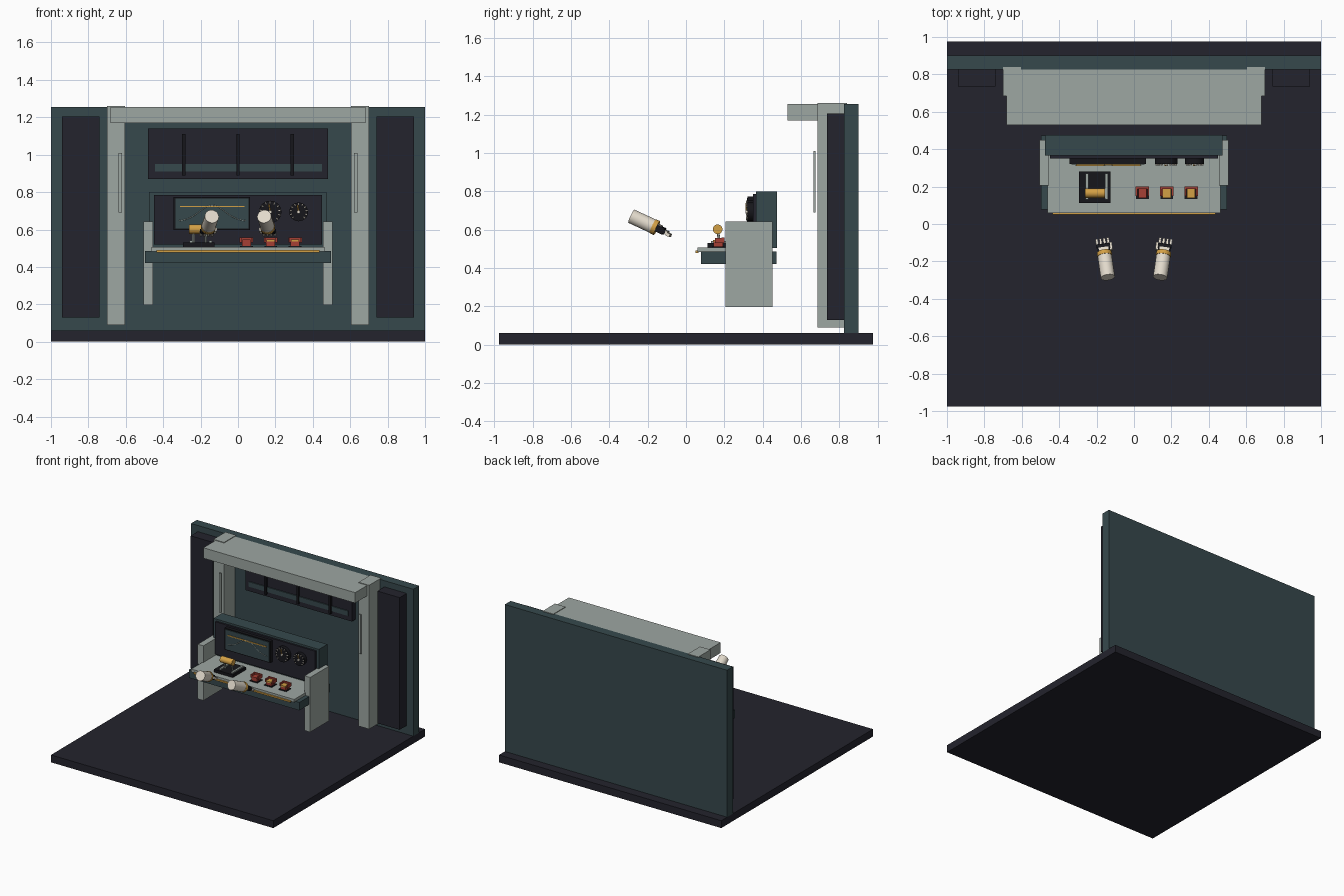
import bpy, bmesh, math
from mathutils import Matrix, Vector

if "Cube" in bpy.data.objects:
    bpy.data.objects.remove(bpy.data.objects["Cube"])


def material(name, r, g, b):
    m = bpy.data.materials.new(name)
    m.use_nodes = True
    m.diffuse_color = (r, g, b, 1)
    m.node_tree.nodes["Principled BSDF"].inputs["Base Color"].default_value = (r, g, b, 1)
    return m


NAVY = material("dark navy", .017, .017, .026)
TEAL = material("deep teal", .037, .066, .073)
GREY = material("pale grey green", .34, .385, .36)
BLACK = material("near black", .008, .008, .011)
ORANGE = material("amber", .65, .35, .06)
RED = material("brick red", .38, .05, .035)
CREAM = material("cream", .76, .7, .6)


def finish(name, bm, mat, matrix=None, smooth=False):
    if matrix:
        bm.transform(matrix)
    bmesh.ops.recalc_face_normals(bm, faces=bm.faces[:])
    mesh = bpy.data.meshes.new(name)
    bm.to_mesh(mesh)
    bm.free()
    mesh.materials.append(mat)
    ob = bpy.data.objects.new(name, mesh)
    bpy.context.collection.objects.link(ob)
    if smooth:
        bpy.ops.object.select_all(action='DESELECT')
        ob.select_set(True)
        bpy.context.view_layer.objects.active = ob
        bpy.ops.object.shade_smooth_by_angle()
    return ob


def box(name, xs, ys, zs, mat, matrix=None):
    """Box between the given ranges on each axis."""
    bm = bmesh.new()
    bmesh.ops.create_cube(bm, size=1)
    lo, hi = Vector((xs[0], ys[0], zs[0])), Vector((xs[1], ys[1], zs[1]))
    for v in bm.verts:
        v.co = [(lo[i] + hi[i]) / 2 + v.co[i] * (hi[i] - lo[i]) for i in range(3)]
    return finish(name, bm, mat, matrix)


def rod(name, a, b, r, mat, matrix=None, sides=24):
    """Cylinder between two points."""
    a, b = Vector(a), Vector(b)
    bm = bmesh.new()
    bmesh.ops.create_cone(bm, cap_ends=True, segments=sides, radius1=r, radius2=r, depth=(b - a).length)
    place = Matrix.Translation((a + b) / 2) @ (b - a).to_track_quat('Z', 'Y').to_matrix().to_4x4()
    bm.transform(place)
    return finish(name, bm, mat, matrix, True)


def mirrored(name, xs, ys, zs, mat):
    for side, s in (("left", 1), ("right", -1)):
        box(f"{side}_{name}", sorted(s * x for x in xs), ys, zs, mat)


# Room shell
box("floor", (-1, 1), (-.975, .975), (0, .06), NAVY)
box("back_wall", (-1, 1), (.825, .9), (.06, 1.255), TEAL)
mirrored("wall_panel", (.74, .94), (.735, .83), (.13, 1.205), NAVY)

# Portal frame
mirrored("column", (.605, .70), (.685, .84), (.09, 1.26), GREY)
box("overhead_beam", (-.683, .683), (.53, .84), (1.17, 1.255), GREY)
mirrored("column_strip", (.62, .638), (.665, .675), (.69, 1.01), GREY)

# Window
box("window", (-.48, .48), (.78, .83), (.87, 1.14), NAVY)
box("window_ledge", (-.445, .45), (.772, .785), (.91, .95), TEAL)
for i in (-1, 0, 1):
    box("window_mullion", (i * .29 - .009, i * .29 + .009), (.762, .785), (.89, 1.11), BLACK)

# Console body
box("desk_base", (-.497, .497), (.078, .472), (.42, .485), TEAL)
box("desk_top", (-.463, .463), (.06, .40), (.483, .507), GREY)
box("desk_trim", (-.435, .435), (.05, .065), (.478, .49), ORANGE)
mirrored("desk_cheek", (.455, .506), (.205, .45), (.197, .642), GREY)
box("console_back", (-.475, .472), (.365, .475), (.505, .80), TEAL)
box("instrument_panel", (-.45, .45), (.35, .37), (.52, .785), NAVY)

# Screen with a level line and a bell curve
box("screen_frame", (-.345, .065), (.322, .352), (.597, .773), BLACK)
box("screen", (-.335, .057), (.317, .324), (.605, .765), TEAL)
box("screen_line", (-.31, .035), (.311, .318), (.72, .727), ORANGE)
curve = [Vector((x, .314, .645 + .085 * math.exp(-(x + .138) ** 2 / .009)))
         for x in [-.315 + .0177 * i for i in range(21)]]
for a, b in zip(curve, curve[1:]):
    rod("screen_curve", a, b, .002, GREY, sides=6)

# Dials
for x, r in ((.172, .06), (.324, .05)):
    c = Vector((x, 0, .694))
    at = lambda ang, d, y: c + Vector((math.sin(ang) * d, y, math.cos(ang) * d))
    rod("dial_body", at(0, 0, .352), at(0, 0, .32), r, BLACK, sides=32)
    for i in range(11):
        ang = math.radians(-135 + 27 * i)
        rod("dial_tick", at(ang, r * .75, .317), at(ang, r * .95, .317), .0035, CREAM, sides=6)
    rod("dial_needle", at(0, 0, .314), at(-.15, r * .75, .314), .0035, ORANGE, sides=6)
    rod("dial_hub", at(0, 0, .322), at(0, 0, .31), .009, CREAM, sides=16)

# Throttle lever
box("lever_base", (-.295, -.125), (.112, .28), (.505, .53), BLACK)
for x in (-.252, -.146):
    box("lever_rail", (x - .008, x + .008), (.13, .27), (.528, .54), GREY)
for x in (-.238, -.172):
    rod("lever_stalk", (x, .175, .53), (x, .165, .60), .007, GREY, sides=12)
rod("lever_grip", (-.263, .165, .602), (-.155, .165, .602), .025, ORANGE)

# Guarded switches
for i, x in enumerate((.045, .175, .305)):
    top = RED if i == 0 else ORANGE
    box("switch_plate", (x - .034, x + .034), (.135, .20), (.505, .513), BLACK)
    box("switch_block", (x - .024, x + .024), (.143, .192), (.51, .537), RED)
    box("switch_cap", (x - .022, x + .022), (.14, .186), (.535, .546), top)
    box("switch_guard_back", (x - .036, x + .036), (.186, .20), (.53, .558), RED)
    for s in (-1, 1):
        box("switch_guard_side", sorted((x + s * .036, x + s * .026)), (.15, .2), (.53, .556), RED)

# Floating forearms and hands, each built along its own local y axis
for side, s in (("left", 1), ("right", -1)):
    start, end = Vector((s * .14, -.285, .67)), Vector((s * .17, -.08, .575))
    y = (end - start).normalized()
    x = y.cross(Vector((0, 0, 1))).normalized()
    m = Matrix((x, y, x.cross(y))).transposed().to_4x4()
    m.translation = start
    rod(f"{side}_forearm", (0, 0, 0), (0, .128, 0), .038, CREAM, m)
    rod(f"{side}_wrist_band", (0, .125, 0), (0, .148, 0), .040, ORANGE, m)
    box(f"{side}_palm", (-.033, .033), (.145, .19), (-.018, .018), BLACK, m)
    box(f"{side}_hand_plate", (-.026, .026), (.148, .17), (.016, .023), CREAM, m)
    for i in range(4):
        fx = -.03 + .02 * i
        rod(f"{side}_knuckle", (fx - .007, .19, 0), (fx + .007, .19, 0), .012, BLACK, m, 12)
        box(f"{side}_finger", (fx - .007, fx + .007), (.195, .212), (-.010, .010), CREAM, m)
        box(f"{side}_fingertip", (fx - .006, fx + .006), (.21, .23), (-.014, .003), CREAM, m)
    box(f"{side}_thumb", sorted((-s * .034, -s * .048)), (.158, .2), (-.012, .006), CREAM, m)
